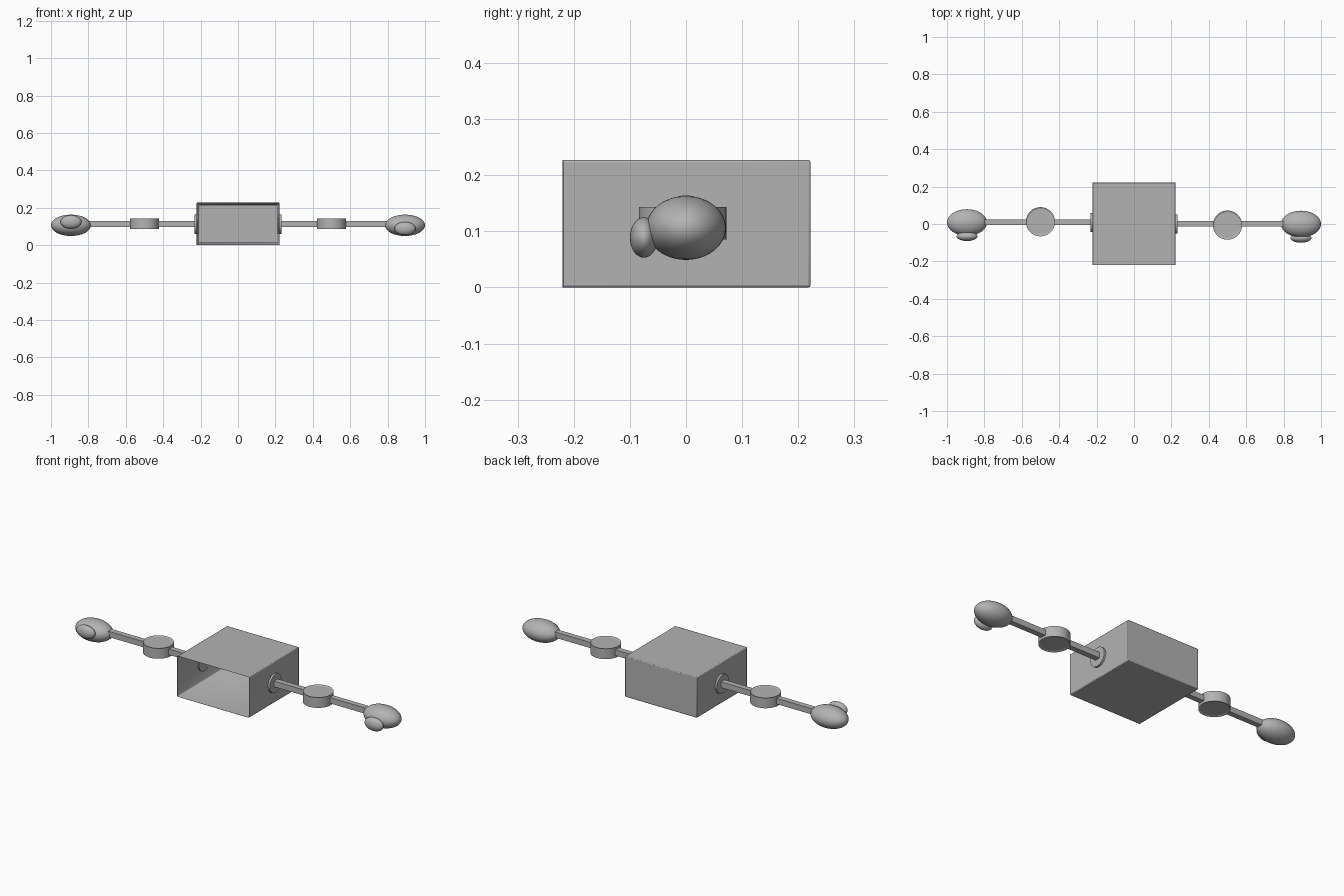
import bpy, bmesh, math
from mathutils import Vector

if "Cube" in bpy.data.objects:
    bpy.data.objects.remove(bpy.data.objects["Cube"])

grey = bpy.data.materials.new("plain grey")
grey.diffuse_color = (0.45, 0.45, 0.45, 1)
grey.use_nodes = True
grey.node_tree.nodes["Principled BSDF"].inputs["Base Color"].default_value = grey.diffuse_color


def finish(obj, name, angle=35):
    obj.name = name
    obj.data.materials.clear()
    obj.data.materials.append(grey)
    bpy.ops.object.select_all(action='DESELECT')
    obj.select_set(True)
    bpy.context.view_layer.objects.active = obj
    bpy.ops.object.shade_smooth_by_angle(angle=math.radians(angle))
    return obj


def box(name, lo, hi):
    lo, hi = Vector(lo), Vector(hi)
    bpy.ops.mesh.primitive_cube_add(size=1, location=(lo + hi) / 2)
    obj = bpy.context.object
    obj.scale = hi - lo
    bpy.ops.object.transform_apply(location=False, rotation=False, scale=True)
    return finish(obj, name)


def disc(name, loc, radius, depth, axis='Z'):
    rot = (0, math.pi / 2, 0) if axis == 'X' else (0, 0, 0)
    bpy.ops.mesh.primitive_cylinder_add(vertices=48, radius=radius, depth=depth,
                                        location=loc, rotation=rot)
    return finish(bpy.context.object, name)


def ellipsoid(name, loc, radii):
    bpy.ops.mesh.primitive_uv_sphere_add(segments=40, ring_count=24, radius=1, location=loc)
    obj = bpy.context.object
    obj.scale = radii
    bpy.ops.object.transform_apply(location=False, rotation=False, scale=True)
    return finish(obj, name, 60)


# hollow case, open at the front
case = box("case", (-0.222, -0.222, 0), (0.222, 0.222, 0.227))
bm = bmesh.new()
bm.from_mesh(case.data)
front = [f for f in bm.faces if f.normal.y < -0.9]
bmesh.ops.inset_region(bm, faces=front, thickness=0.016)
bmesh.ops.translate(bm, verts=front[0].verts, vec=(0, 0.424, 0))
bm.to_mesh(case.data)
bm.free()
bev = case.modifiers.new("soft edges", 'BEVEL')
bev.width = 0.004
bev.segments = 2

# arms: per side sign, sideways shift of the arm and thumb position
for side, s, y, thumb_y, thumb_z in (("right", 1, 0.0, -0.075, 0.089),
                                     ("left", -1, 0.008, -0.066, 0.124)):
    # shoulder plate on the case wall
    disc(side + "_shoulder", (s * 0.222, y, 0.112), 0.052, 0.022, 'X')
    # square arm bar
    a, b = sorted((s * 0.215, s * 0.82))
    box(side + "_arm", (a, y - 0.014, 0.098), (b, y + 0.017, 0.13))
    # elbow drum with a raised rim
    ey = -0.006 if s > 0 else 0.012
    rim = disc(side + "_elbow", (s * 0.5, ey, 0.114), 0.078, 0.058)
    bm = bmesh.new()
    bm.from_mesh(rim.data)
    for sign in (1, -1):
        cap = [f for f in bm.faces if f.normal.z * sign > 0.9]
        bmesh.ops.inset_region(bm, faces=cap, thickness=0.009)
        bmesh.ops.translate(bm, verts=cap[0].verts, vec=(0, 0, -0.004 * sign))
    bm.to_mesh(rim.data)
    bm.free()
    # hand and thumb
    ellipsoid(side + "_hand", (s * 0.893, y, 0.106), (0.107, 0.071, 0.057))
    ellipsoid(side + "_thumb", (s * 0.893, thumb_y, thumb_z), (0.056, 0.025, 0.036))
